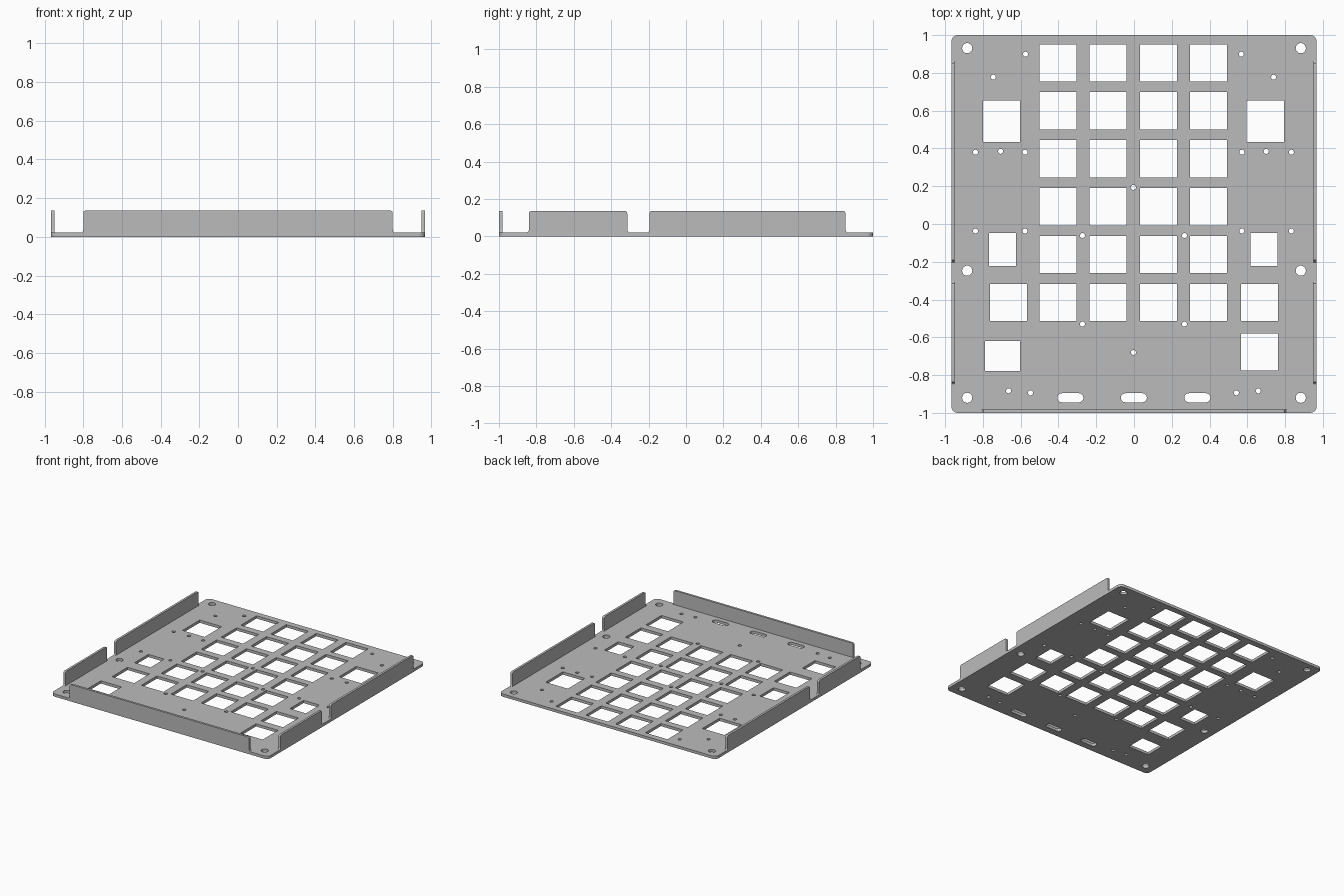
import bpy, bmesh
from math import sin, cos, pi, radians
from mathutils import Matrix

cube = bpy.data.objects.get("Cube")
if cube:
    bpy.data.objects.remove(cube)

HALF_X, HALF_Y = 0.967, 1.0
PLATE, WALL, TOP = 0.022, 0.018, 0.136

grey = bpy.data.materials.new("plate_grey")
grey.use_nodes = True
grey.diffuse_color = (0.5, 0.5, 0.5, 1)
grey.node_tree.nodes["Principled BSDF"].inputs["Base Color"].default_value = (0.5, 0.5, 0.5, 1)


def arc(cx, cy, r, start, end, steps=6):
    """Points along an arc, angles in degrees."""
    angles = [radians(start + (end - start) * i / steps) for i in range(steps + 1)]
    return [(cx + r * cos(a), cy + r * sin(a)) for a in angles]


def circle(cx, cy, r, sides=20):
    return arc(cx, cy, r, 0, 360, sides)[:-1]


def rect(cx, cy, w, h):
    return [(cx + sx * w / 2, cy + sy * h / 2) for sx, sy in ((-1, -1), (1, -1), (1, 1), (-1, 1))]


def rounded_rect(cx, cy, w, h, r):
    x, y = w / 2 - r, h / 2 - r
    return [p for i, (sx, sy) in enumerate(((1, 1), (-1, 1), (-1, -1), (1, -1)))
            for p in arc(cx + sx * x, cy + sy * y, r, 90 * i, 90 * i + 90)]


def sheet(name, loops, thickness, matrix):
    """Fill an outline with holes, give it thickness and place it."""
    curve = bpy.data.curves.new(name, "CURVE")
    curve.dimensions = "2D"
    curve.fill_mode = "BOTH"
    curve.extrude = thickness / 2
    for loop in loops:
        spline = curve.splines.new("POLY")
        spline.points.add(len(loop) - 1)
        for point, (x, y) in zip(spline.points, loop):
            point.co = (x, y, 0, 1)
        spline.use_cyclic_u = True
    helper = bpy.data.objects.new(name + "_outline", curve)
    bpy.context.collection.objects.link(helper)
    bpy.context.view_layer.update()
    graph = bpy.context.evaluated_depsgraph_get()
    mesh = bpy.data.meshes.new_from_object(helper.evaluated_get(graph))
    bpy.data.objects.remove(helper)
    bm = bmesh.new()
    bm.from_mesh(mesh)
    bmesh.ops.remove_doubles(bm, verts=bm.verts, dist=0.00005)
    bmesh.ops.transform(bm, matrix=matrix, verts=bm.verts)
    bmesh.ops.recalc_face_normals(bm, faces=bm.faces)
    bm.to_mesh(mesh)
    bm.free()
    mesh.materials.clear()
    mesh.materials.append(grey)
    obj = bpy.data.objects.new(name, mesh)
    bpy.context.collection.objects.link(obj)
    bpy.ops.object.select_all(action="DESELECT")
    obj.select_set(True)
    bpy.context.view_layer.objects.active = obj
    bpy.ops.object.shade_smooth_by_angle(angle=radians(30))
    return obj


# Base plate outline
loops = [rounded_rect(0, 0, 2 * HALF_X, 2 * HALF_Y, 0.035)]

# Main grid of square openings
for col in range(4):
    for row in range(6):
        loops.append(rect(-0.403 + 0.266 * col, 0.853 - 0.2538 * row, 0.197, 0.197))

# Openings beside the grid
for side in (-1, 1):
    x = -0.003
    loops.append(rect(x + side * 0.698, 0.544, 0.197, 0.218))
    loops.append(rect(x + side * 0.692, -0.135, 0.143, 0.175))
    loops.append(rect(side * 0.664, -0.416, 0.197, 0.197))
loops.append(rect(-0.696, -0.70, 0.185, 0.159))
loops.append(rect(0.664, -0.677, 0.197, 0.197))

# Slots near the front edge
for x in (-0.337, -0.001, 0.336):
    loops.append(rounded_rect(x, -0.92, 0.138, 0.048, 0.0239))

# Corner and edge mounting holes
for side in (-1, 1):
    for y in (0.931, -0.247, -0.92):
        loops.append(circle(side * 0.883, y, 0.027))

# Small screw holes, in mirrored pairs and on the centre line
pairs = [(0.571, 0.899), (0.742, 0.777), (0.836, 0.38), (0.703, 0.385), (0.574, 0.38),
         (0.836, -0.037), (0.574, -0.037), (0.27, -0.061), (0.27, -0.53),
         (0.661, -0.883), (0.545, -0.894)]
for x, y in pairs:
    for side in (-1, 1):
        loops.append(circle(side * x - 0.003, y, 0.0135, 14))
for y in (0.194, -0.68):
    loops.append(circle(-0.003, y, 0.0135, 14))

sheet("base_plate", loops, PLATE, Matrix.Translation((0, 0, PLATE / 2)))


def flange_profile(a, b):
    """Upright wall with rounded top corners and flared feet."""
    r, f, z = 0.013, 0.018, PLATE - 0.002
    return (arc(b + f, z + f, f, 270, 180) + arc(b - r, TOP - r, r, 0, 90)
            + arc(a + r, TOP - r, r, 90, 180) + arc(a - f, z + f, f, 0, -90))


# Upright flanges on both sides and at the front
upright = Matrix.Rotation(pi / 2, 4, "X")
turn = Matrix.Rotation(pi / 2, 4, "Z")
for side, label in ((-1, "right"), (1, "left")):
    for part, a, b in (("front", -0.84, -0.314), ("rear", -0.195, 0.853)):
        place = Matrix.Translation((side * (HALF_X - WALL / 2), 0, 0)) @ turn @ upright
        sheet(f"{label}_{part}_flange", [flange_profile(a, b)], WALL, place)
place = Matrix.Translation((0, -HALF_Y + WALL / 2, 0)) @ upright
sheet("front_flange", [flange_profile(-0.8, 0.8)], WALL, place)
